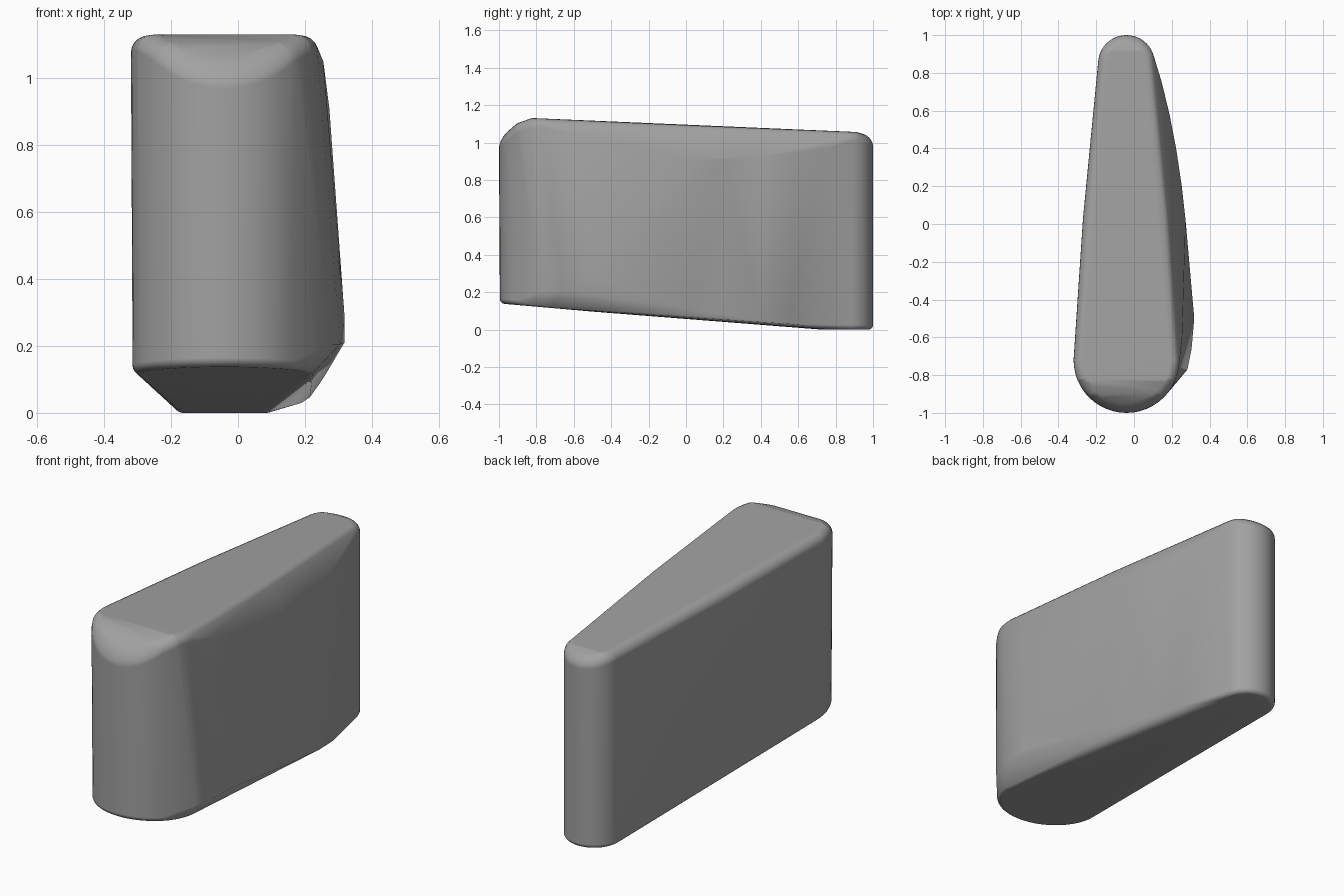
import bpy, bmesh, math

if "Cube" in bpy.data.objects:
    bpy.data.objects.remove(bpy.data.objects["Cube"])

# plan profile: circles (centre y, radius) whose hull is the teardrop
CX = -0.04
TOP_CIRCLES = [(-0.72, 0.28), (0.0, 0.232), (0.85, 0.15)]
BASE_CIRCLES = [(-0.72, 0.275), (0.85, 0.15)]


def top_z(y):
    return min(1.133 - 0.043 * (y + 0.87), 1.419 + 0.35 * y,
               1.02 + 0.85 * (y + 1), 1.03 + 0.3 * (1 - y))


def bottom_z(y):
    return max(0.0, 0.14 - 0.0875 * (y + 1))


def ring(circles, inset, n=48):
    pts = []
    for cy, r in circles:
        for i in range(n):
            a = 2 * math.pi * i / n
            pts.append((CX + (r - inset) * math.cos(a), cy + (r - inset) * math.sin(a)))
    return pts


def rounding(radius, steps=5):
    # pairs of (inset, drop) along a quarter circle
    for i in range(steps + 1):
        a = math.pi / 2 * i / steps
        yield radius * (1 - math.cos(a)), radius * (1 - math.sin(a))


points = []
# rounded top rim, with the sloped front and back
for inset, drop in rounding(0.05):
    points += [(x, y, top_z(y) - drop) for x, y in ring(TOP_CIRCLES, inset)]
    for y in (-0.902, -0.823):
        w = math.sqrt((0.28 - inset) ** 2 - (y + 0.72) ** 2)
        points += [(CX + s * w, y, top_z(y) - drop) for s in (-1, 1)]
# rounded underside rim
for inset, drop in rounding(0.025):
    points += [(x, y, bottom_z(y) + drop) for x, y in ring(BASE_CIRCLES, inset)]

# swelling on the right side: lower edge and upper edge points
SWELL_LOW = [(0.283, -0.77, 0.205), (0.305, -0.66, 0.205), (0.318, -0.5, 0.21),
             (0.319, -0.5, 0.28), (0.27, -0.12, 0.136), (0.26, 0.02, 0.112),
             (0.24, 0.2, 0.082), (0.215, 0.4, 0.047), (0.19, 0.55, 0.03)]
SWELL_HIGH = [(0.255, -0.6, 1.05), (0.262, -0.3, 0.98), (0.28, -0.12, 0.75),
              (0.273, 0.02, 0.91), (0.253, 0.2, 0.91), (0.223, 0.4, 0.925),
              (0.188, 0.58, 0.945), (0.147, 0.75, 0.97)]
points += SWELL_LOW + SWELL_HIGH

# body: hull of all the profile points
bm = bmesh.new()
for p in points:
    bm.verts.new(p)
bmesh.ops.remove_doubles(bm, verts=bm.verts, dist=0.0005)
bmesh.ops.convex_hull(bm, input=bm.verts)
bmesh.ops.delete(bm, geom=[v for v in bm.verts if not v.link_faces], context='VERTS')
bmesh.ops.dissolve_limit(bm, angle_limit=math.radians(0.5), verts=bm.verts, edges=bm.edges)
bmesh.ops.recalc_face_normals(bm, faces=bm.faces)
mesh = bpy.data.meshes.new("wedge_body")
bm.to_mesh(mesh)
bm.free()
body = bpy.data.objects.new("wedge_body", mesh)
bpy.context.collection.objects.link(body)
bpy.context.view_layer.objects.active = body
body.select_set(True)
bpy.ops.object.shade_smooth_by_angle(angle=math.radians(50))
# keep the broad faces flat in shading
mod = body.modifiers.new("weighted_normals", 'WEIGHTED_NORMAL')
mod.keep_sharp = True

# dark grey surface
grey = bpy.data.materials.new("dark_grey")
grey.diffuse_color = (0.36, 0.36, 0.36, 1)
grey.use_nodes = True
grey.node_tree.nodes["Principled BSDF"].inputs["Base Color"].default_value = grey.diffuse_color
mesh.materials.append(grey)
